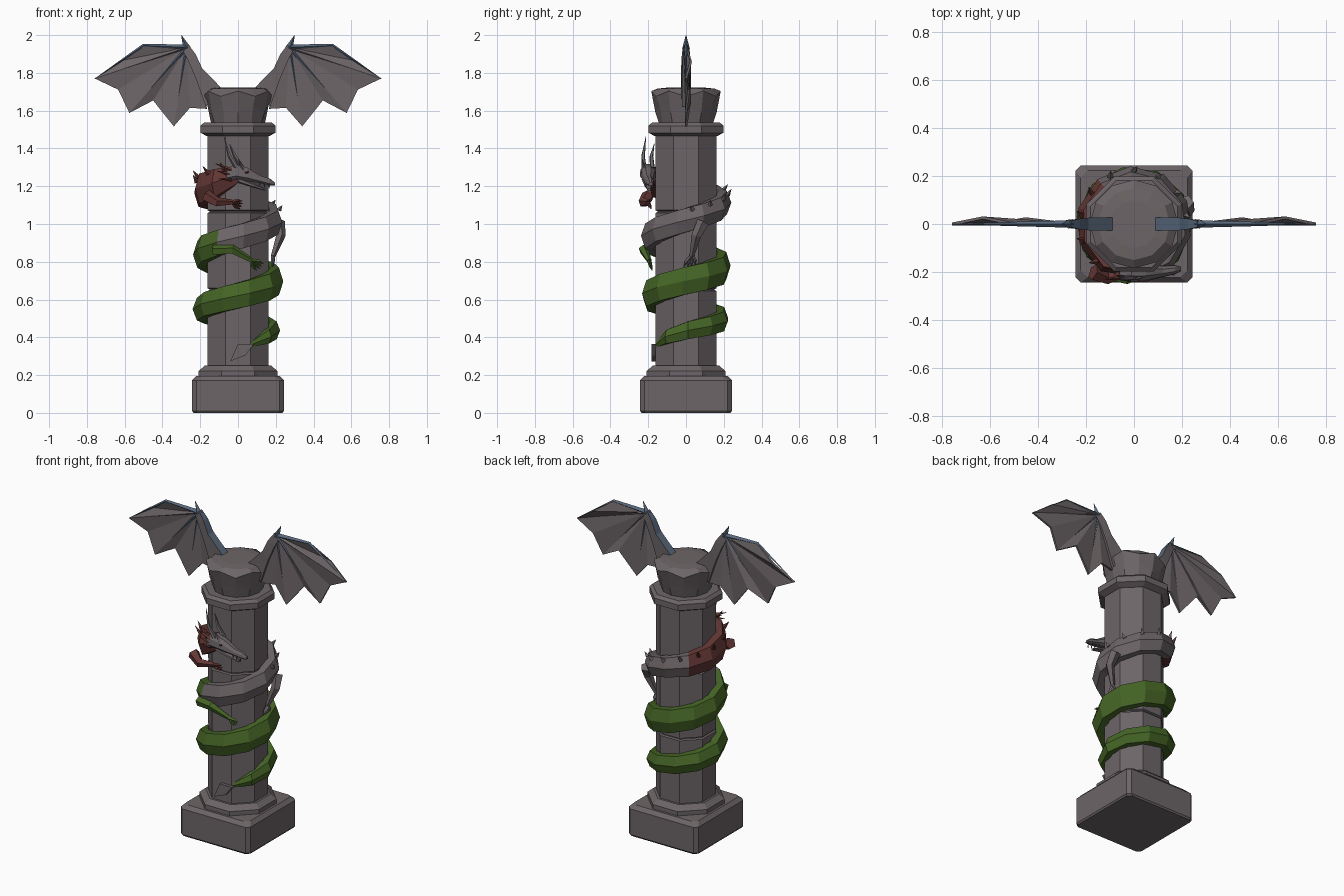
import bpy, bmesh, math
from mathutils import Vector as V

if "Cube" in bpy.data.objects:
    bpy.data.objects.remove(bpy.data.objects["Cube"])


def material(name, rgb):
    m = bpy.data.materials.new(name)
    m.diffuse_color = (*rgb, 1)
    m.use_nodes = True
    m.node_tree.nodes["Principled BSDF"].inputs["Base Color"].default_value = m.diffuse_color
    return m


STONE = material("stone grey", (.152, .130, .136))
GREEN = material("moss green", (.060, .130, .019))
RED = material("dull red", (.125, .038, .034))
BLUE = material("slate blue", (.100, .140, .205))


def build(name, verts, faces, mats, rule=None):
    """Mesh object; rule(face number, face) gives the material slot."""
    bm = bmesh.new()
    vs = [bm.verts.new(v) for v in verts]
    made = [bm.faces.new([vs[i] for i in f]) for f in faces]
    bmesh.ops.recalc_face_normals(bm, faces=made)
    bm.normal_update()
    for i, f in enumerate(made):
        f.material_index = rule(i, f) if rule else 0
    me = bpy.data.meshes.new(name)
    bm.to_mesh(me)
    bm.free()
    for m in mats:
        me.materials.append(m)
    ob = bpy.data.objects.new(name, me)
    bpy.context.collection.objects.link(ob)
    return ob


def loft(name, rings, mats, rule=None):
    """Skin a list of equal-length rings and cap both ends."""
    n = len(rings[0])
    faces = [(r * n + i, r * n + (i + 1) % n, (r + 1) * n + (i + 1) % n, (r + 1) * n + i)
             for r in range(len(rings) - 1) for i in range(n)]
    last = (len(rings) - 1) * n
    faces += [tuple(range(n)), tuple(range(last, last + n))]
    return build(name, [p for ring in rings for p in ring], faces, mats, rule)


def tube(name, pts, radii, mat, n=5):
    """Tapered limb, horn or bone along a few points."""
    pts = [V(p) for p in pts]
    rings = []
    for i, p in enumerate(pts):
        t = (pts[min(i + 1, len(pts) - 1)] - pts[max(i - 1, 0)]).normalized()
        a = t.cross(V((0, 1, 0)) if abs(t.y) < .8 else V((1, 0, 0))).normalized()
        b = t.cross(a)
        rings.append([p + radii[i] * (a * math.cos(k * math.tau / n) + b * math.sin(k * math.tau / n))
                      for k in range(n)])
    return loft(name, rings, [mat])


def octagon(apothem, z):
    r = apothem / math.cos(math.pi / 8)
    return [V((r * math.cos((k + .5) * math.pi / 4), r * math.sin((k + .5) * math.pi / 4), z)) for k in range(8)]


def cut_square(h, c, z):
    return [V((x, y, z)) for x, y in ((h, -h + c), (h, h - c), (h - c, h), (-h + c, h),
                                      (-h, h - c), (-h, -h + c), (-h + c, -h), (h - c, -h))]


# Column
loft("base_block", [cut_square(h, c, z) for h, c, z in
     ((.236, .022, 0), (.243, .022, .01), (.243, .022, .172), (.222, .03, .195))], [STONE])
loft("plinth", [octagon(a, z) for a, z in ((.208, .19), (.208, .222), (.176, .25))], [STONE])
loft("shaft", [octagon(a, z) for a, z in
     ((.162, .24), (.162, .645), (.152, .65), (.152, .655), (.162, .66), (.162, 1.058),
      (.152, 1.063), (.152, 1.068), (.162, 1.073), (.162, 1.48))], [STONE])
loft("collar", [octagon(a, z) for a, z in
     ((.165, 1.465), (.198, 1.483), (.198, 1.52), (.18, 1.537))], [STONE])

# Faceted ball-like capital
N = 12
cap_rings = []
for r, z, zig in ((.142, 1.53, 0), (.162, 1.61, .02), (.184, 1.69, -.014), (.15, 1.717, 0), (.1, 1.722, 0)):
    cap_rings.append([V((r * math.cos(k * math.tau / N), r * math.sin(k * math.tau / N),
                         z + zig * (-1) ** k)) for k in range(N)])
loft("capital", cap_rings, [STONE])

# Coiled body: quarter turns from the front, centre height, half height
PATH = ((.25, .36, .012), (.6, .40, .036), (1, .435, .048), (2, .495, .055), (3, .55, .062),
        (4, .62, .070), (5, .70, .075), (6, .77, .075), (7, .845, .073), (8, .93, .068),
        (9, 1.02, .065), (10, 1.11, .062), (11, 1.175, .078), (11.5, 1.205, .085), (12, 1.26, .045))


def coil(q):
    for (q0, z0, h0), (q1, z1, h1) in zip(PATH, PATH[1:]):
        if q <= q1 + 1e-6:
            t = (q - q0) / (q1 - q0)
            z, h = z0 + t * (z1 - z0), h0 + t * (h1 - h0)
            break
    w = min(.046, h * .75)
    out = V((math.sin(q * math.pi / 2), -math.cos(q * math.pi / 2), 0))
    return out * (.160 + w * .75) + V((0, 0, z)), out, w, h


STEPS = 30
qs = [.25 + 11.75 * i / STEPS for i in range(STEPS + 1)]
body = []
for q in qs:
    c, out, w, h = coil(q)
    body.append([c + out * w * math.cos(k * math.pi / 3) + V((0, 0, h * 1.12 * math.sin(k * math.pi / 3)))
                 for k in range(6)])


def body_colour(i, f):
    q = qs[min(i // 6, STEPS)] if i < 6 * STEPS else (0 if i == 6 * STEPS else 12)
    return 0 if q < 7.35 else (1 if q < 10.4 else 2)


loft("coiled_body", body, [GREEN, STONE, RED], body_colour)

# Back spikes
for i in range(10):
    q = 9.1 + i * .3
    c, out, w, h = coil(q)
    root = c + out * w * .55 + V((0, 0, h * .7))
    size = .035 + .003 * i
    tangent = V((out.y, -out.x, 0))
    tip = root + (out * .45 + V((0, 0, .7)) + tangent * .3) * size
    tube("back_spike", [root, tip], [.014, .001], RED if q > 10.5 else STONE, 4)

# Tail blade
tail = loft("tail_blade", [[V((x, y, z)) for x, z in ((.085, .365), (.0, .365), (-.042, .272), (.04, .305))]
                           for y in (-.182, -.160)], [STONE])


# Legs with clawed feet
def leg(name, pts, radii, mat, spread, reach):
    tube(name, pts, radii, mat)
    foot, spread, reach = V(pts[-1]), V(spread), V(reach)
    for k in (-1.5, -.5, .5, 1.5):
        mid = foot + reach * .5 + spread * k * .8
        tube(name + "_claw", [foot, mid, foot + reach * (1.1 - .1 * abs(k)) + spread * k],
             [.011, .009, .001], mat, 4)


leg("arm", [(-.17, -.20, 1.15), (-.11, -.225, 1.115), (-.03, -.20, 1.115)], [.035, .027, .014],
    RED, (.004, -.004, .014), (.05, .01, -.015))
leg("hind_leg_front", [(-.13, -.20, .86), (-.03, -.225, .865), (.075, -.195, .805)], [.03, .026, .013],
    GREEN, (.012, -.004, .012), (.045, .01, -.035))
leg("hind_leg_side", [(.215, .09, 1.01), (.225, .055, .94), (.185, .03, .83)], [.034, .027, .013],
    STONE, (.002, .02, .003), (.0, -.012, -.055))


# Head and jaw, built forward along x
def jaw(name, sections):
    loft(name, [[V((x, y + a * w, z + b * h)) for a, b in
                 ((-1, -.5), (-.9, .4), (-.4, 1), (.4, 1), (.9, .4), (1, -.5), (.5, -1), (-.5, -1))]
                for x, y, z, w, h in sections], [STONE])


jaw("head", ((-.06, -.20, 1.262, .030, .034), (-.01, -.20, 1.275, .044, .042), (.05, -.20, 1.262, .038, .036),
             (.12, -.197, 1.236, .024, .020), (.17, -.19, 1.222, .019, .018), (.195, -.187, 1.212, .010, .008)))
jaw("lower_jaw", ((.0, -.20, 1.235, .030, .018), (.07, -.20, 1.208, .020, .012), (.145, -.195, 1.182, .009, .006)))
for y0, y1, dx, dz in ((-.222, -.212, 0, .01), (-.178, -.168, .03, -.03)):
    tube("horn", [(-.005 + dx, y0, 1.295), (-.045 + dx, y0 - .005, 1.36), (-.075 + dx, y1, 1.455 + dz)],
         [.014, .010, .001], STONE, 5)
    tube("brow_horn", [(.03, y0, 1.285), (.0, y0 - .01, 1.345)], [.011, .001], STONE, 4)
    tube("eye", [(.04, y0 - .012 if y0 < -.2 else y0 + .012, 1.272),
                 (.055, y0 - .018 if y0 < -.2 else y0 + .018, 1.276)], [.008, .004], RED, 4)
    for k in range(3):
        tube("cheek_frill", [(-.035, y0, 1.235 + .025 * k), (-.10 - .01 * k, y0 - .008, 1.24 + .04 * k)],
             [.013, .001], RED, 4)
for x, z in ((.165, 1.207), (.14, 1.212), (.115, 1.218)):
    for y in (-.212, -.176):
        tube("tooth", [(x, y, z), (x, y, z - .018)], [.005, .001], STONE, 4)

# Wings: wrist, then the outline as tip / hollow pairs
WRIST = (.272, 0, 1.935)
OUTLINE = ((.50, 0, 1.945), (.63, .026, 1.86), (.757, 0, 1.77), (.635, .014, 1.712), (.575, 0, 1.588),
           (.45, .022, 1.655), (.34, 0, 1.517), (.255, .014, 1.615), (.165, 0, 1.61), (.205, 0, 1.80))
for side, s in (("left", -1), ("right", 1)):
    def flip(p):
        return V((s * p[0], p[1], p[2]))

    web = build("wing_membrane_" + side, [flip(p) for p in (WRIST,) + OUTLINE],
                [(0, i, i + 1) for i in range(1, len(OUTLINE))], [STONE])
    mod = web.modifiers.new("thickness", "SOLIDIFY")
    mod.thickness, mod.offset = .012, 0

    # Arm with a blue upper and inner side
    sections = ((.09, 1.722, .17, 1.62, .027), (.19, 1.825, .225, 1.775, .026), (.225, 1.90, .265, 1.865, .022),
                (.262, 1.95, .29, 1.915, .014))
    loft("wing_arm_" + side, [[flip(p) for p in ((a, -h, b), (a, h, b), (c, h * .8, d), (c, -h * .8, d))]
                              for a, b, c, d, h in sections], [STONE, BLUE],
         lambda i, f: 1 if f.normal.z > .3 or f.normal.x * s < -.5 else 0)
    # Thumb spike, leading edge and fingers
    tube("wing_thumb_" + side, [flip((.27, 0, 1.93)), flip((.30, 0, 2.0))], [.020, .001], BLUE, 4)
    tube("wing_leading_edge_" + side, [flip(WRIST), flip(OUTLINE[0]), flip((.759, 0, 1.769))],
         [.015, .009, .001], BLUE, 4)
    for i in (2, 4, 6):
        tube("wing_finger_" + side, [flip(WRIST), flip(OUTLINE[i])], [.013, .002], BLUE if i != 2 else STONE, 4)
